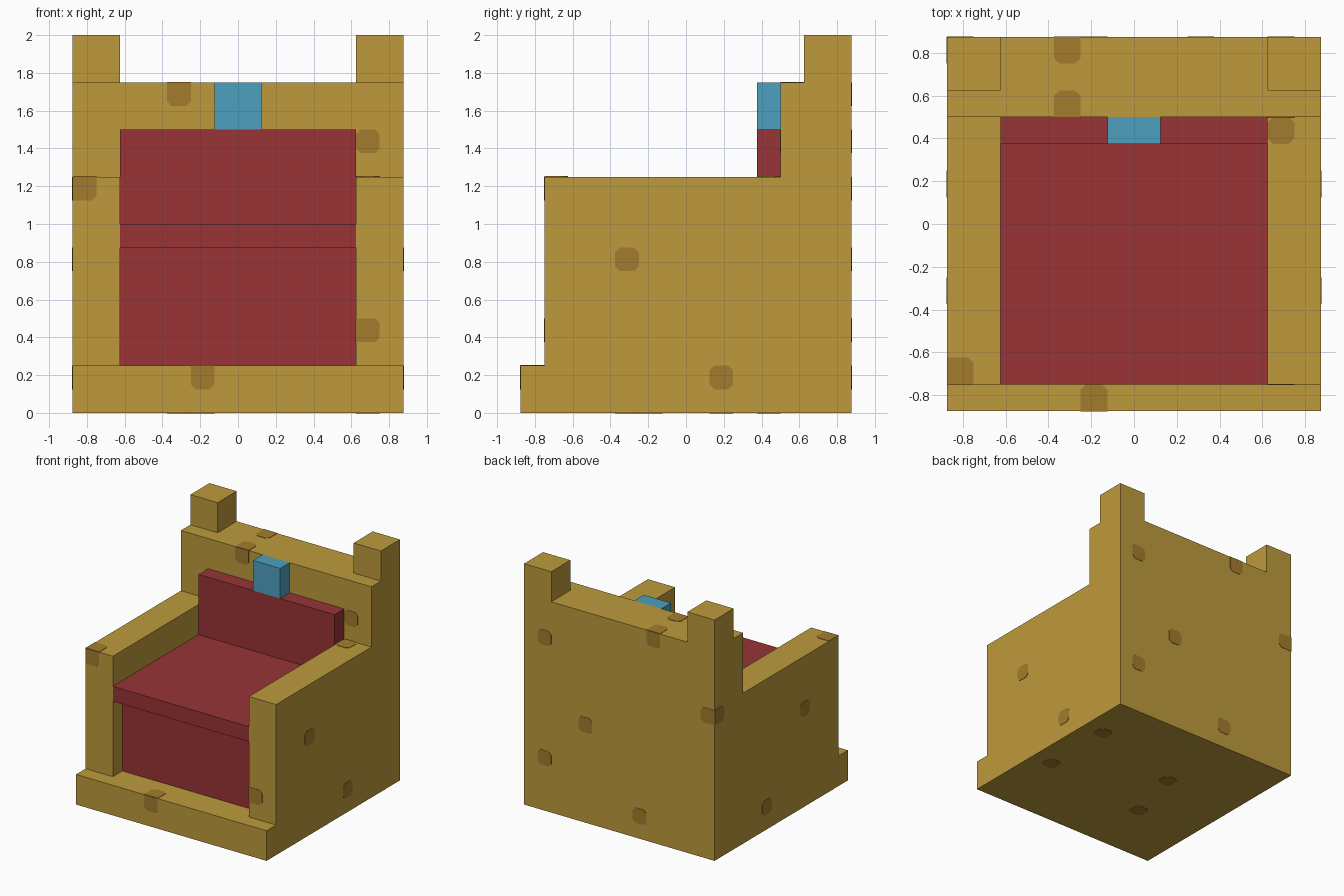
import bpy
from mathutils import Vector

if "Cube" in bpy.data.objects:
    bpy.data.objects.remove(bpy.data.objects["Cube"], do_unlink=True)

UNIT = 0.125                       # side of one building block
ORIGIN = Vector((-0.875, -0.875, 0))
LIFT = 0.003                       # thickness of the painted spots
CUT = 0.025                        # clipped corner of a spot


def material(name, colour):
    mat = bpy.data.materials.new(name)
    mat.use_nodes = True
    mat.diffuse_color = (*colour, 1)
    mat.node_tree.nodes["Principled BSDF"].inputs["Base Color"].default_value = (*colour, 1)
    return mat


ochre = material("ochre wood", (0.515, 0.323, 0.045))
brown = material("brown knot", (0.366, 0.202, 0.026))
red = material("red cloth", (0.314, 0.034, 0.036))
blue = material("blue gem", (0.076, 0.352, 0.527))

blocks = []


def block(name, low, high, mat):
    """Box between two corners, counted in blocks."""
    size = (Vector(high) - Vector(low)) * UNIT
    middle = ORIGIN + (Vector(high) + Vector(low)) * UNIT / 2
    bpy.ops.mesh.primitive_cube_add(size=1, location=middle)
    obj = bpy.context.object
    obj.name = name
    obj.scale = size
    bpy.ops.object.transform_apply(location=False, rotation=False, scale=True)
    obj.data.materials.append(mat)
    blocks.append((low, high))


# Wooden frame
block("base", (0, 0, 0), (14, 14, 2), ochre)
block("back", (0, 11, 2), (14, 14, 14), ochre)
for side, x in (("right", 0), ("left", 12)):
    block(side + "_arm", (x, 1, 2), (x + 2, 11, 10), ochre)
    block(side + "_post", (x, 12, 14), (x + 2, 14, 16), ochre)

# Upholstery and ornament
block("seat_panel", (2, 2, 2), (12, 11, 7), red)
block("seat_cushion", (2, 1, 7), (12, 11, 8), red)
block("back_cushion", (2, 10, 8), (12, 11, 12), red)
block("gem", (6, 10, 12), (8, 11, 14), blue)


def filled(cell):
    return any(all(l <= c < h for l, c, h in zip(low, cell, high)) for low, high in blocks)


def step(axis, sign):
    v = Vector((0, 0, 0))
    v[axis] = sign
    return v


def spot(cell, axis, sign):
    """Thin plate on one face of a block; corners away from the frame's edges are clipped."""
    cell = Vector(cell)
    u, v = (axis + 1) % 3, (axis + 2) % 3
    n = step(axis, sign)
    centre = ORIGIN + (cell + Vector((0.5, 0.5, 0.5)) + n / 2) * UNIT
    outline = []
    half = UNIT / 2
    for i, (su, sv) in enumerate(((-1, -1), (1, -1), (1, 1), (-1, 1))):
        at_edge = not (filled(cell + step(u, su)) and filled(cell + step(v, sv)))
        if at_edge:
            outline.append((su * half, sv * half))
        else:
            pair = [(su * half, sv * (half - CUT)), (su * (half - CUT), sv * half)]
            outline += pair if i % 2 == 0 else pair[::-1]
    points = [centre + step(u, a) + step(v, b) for a, b in outline]
    count = len(points)
    points += [p + n * LIFT for p in points]
    faces = [tuple(range(count))[::-1], tuple(range(count, 2 * count))]
    faces += [(i, (i + 1) % count, (i + 1) % count + count, i + count) for i in range(count)]
    if sign < 0:
        faces = [f[::-1] for f in faces]
    mesh = bpy.data.meshes.new("wood_knot")
    mesh.from_pydata(points, [], faces)
    mesh.materials.append(brown)
    bpy.context.collection.objects.link(bpy.data.objects.new("wood_knot", mesh))


# Wood knots on every open face of the chosen blocks
knots = [
    (4, 11, 13), (12, 11, 11), (0, 1, 9), (12, 1, 3), (5, 0, 1),     # front
    (4, 13, 13), (12, 10, 9),                                        # top
    (12, 13, 11), (9, 13, 6), (12, 13, 3), (5, 13, 1), (0, 13, 9),   # rear
    (12, 10, 0), (5, 8, 0), (12, 5, 0), (4, 4, 0),                   # underside
]
for x in (0, 13):                                                    # both sides
    knots += [(x, 4, 6), (x, 8, 1)]

for knot in knots:
    for axis in range(3):
        for sign in (-1, 1):
            plain_arm_side = knot == (0, 1, 9) and axis == 0
            if not filled(Vector(knot) + step(axis, sign)) and not plain_arm_side:
                spot(knot, axis, sign)
